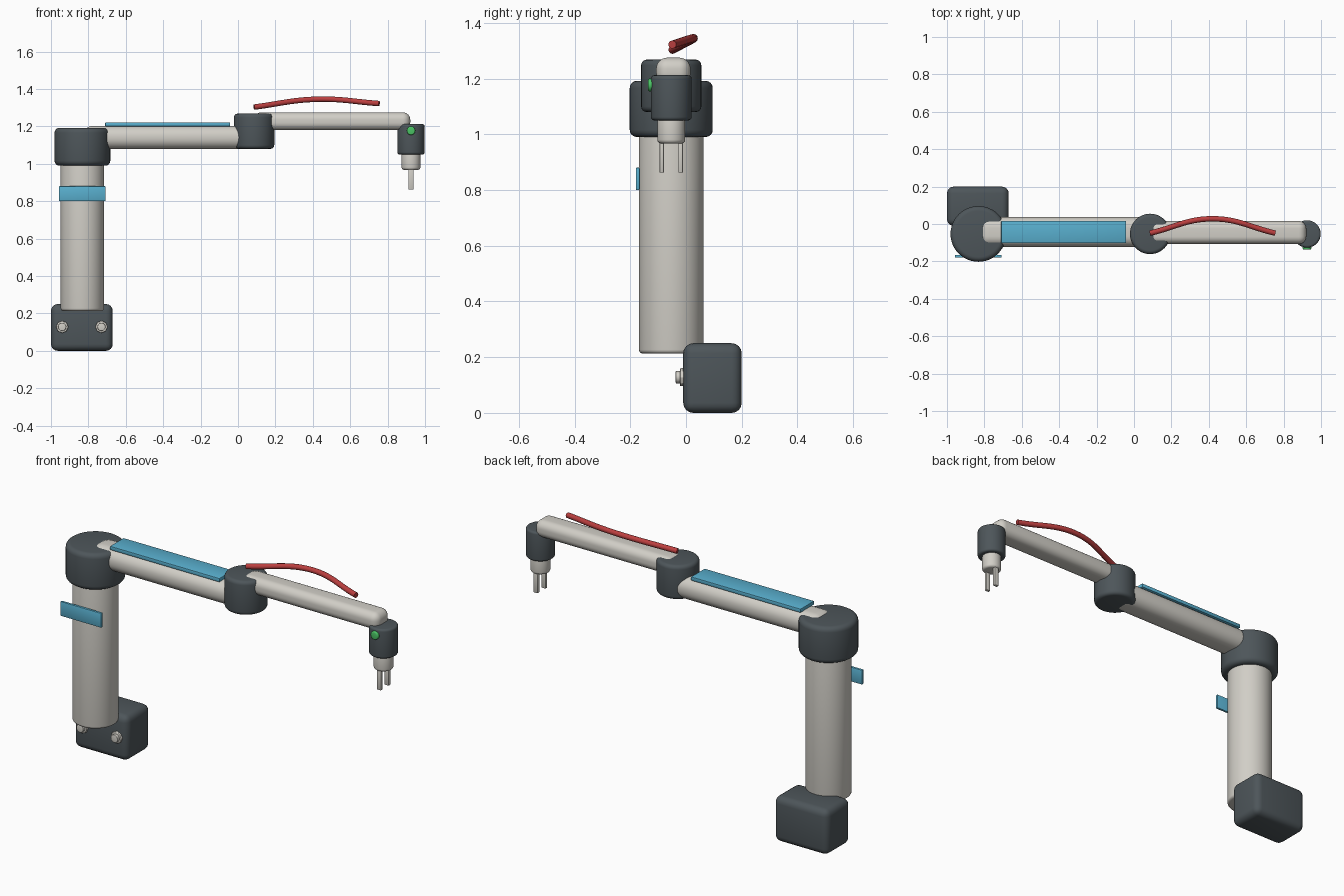
import bpy
import math

if "Cube" in bpy.data.objects:
    bpy.data.objects.remove(bpy.data.objects["Cube"])


def material(name, rgb):
    m = bpy.data.materials.new(name)
    m.diffuse_color = (*rgb, 1.0)
    m.use_nodes = True
    m.node_tree.nodes["Principled BSDF"].inputs["Base Color"].default_value = m.diffuse_color
    return m


LIGHT = material("warm light grey", (0.64, 0.62, 0.57))
DARK = material("slate grey", (0.075, 0.092, 0.102))
BLUE = material("sky blue", (0.10, 0.43, 0.62))
RED = material("hose red", (0.50, 0.05, 0.05))
GREEN = material("button green", (0.07, 0.55, 0.13))


def finish(obj, name, mat, bevel=0.0, segments=4):
    """Name, colour, bevel and smooth one part."""
    obj.name = name
    obj.data.materials.append(mat)
    bpy.ops.object.transform_apply(location=False, rotation=True, scale=True)
    if bevel:
        mod = obj.modifiers.new("rounded edges", 'BEVEL')
        mod.width = bevel
        mod.segments = segments
        mod.limit_method = 'ANGLE'
        mod.angle_limit = math.radians(40)
        bpy.ops.object.modifier_apply(modifier=mod.name)
    bpy.ops.object.shade_smooth_by_angle(angle=math.radians(35))
    return obj


def box(name, mat, xs, ys, zs, bevel=0.0, segments=4):
    spans = (xs, ys, zs)
    bpy.ops.mesh.primitive_cube_add(size=1, location=[(a + b) / 2 for a, b in spans])
    obj = bpy.context.object
    obj.scale = [b - a for a, b in spans]
    return finish(obj, name, mat, bevel, segments)


def drum(name, mat, x, y, zs, r, bevel=0.0, sides=48):
    """Upright cylinder."""
    bpy.ops.mesh.primitive_cylinder_add(vertices=sides, radius=r, depth=zs[1] - zs[0],
                                        location=(x, y, sum(zs) / 2))
    return finish(bpy.context.object, name, mat, bevel)


def stud(name, mat, x, z, ys, r, bevel=0.0, sides=24):
    """Cylinder pointing to the front."""
    bpy.ops.mesh.primitive_cylinder_add(vertices=sides, radius=r, depth=ys[1] - ys[0],
                                        location=(x, sum(ys) / 2, z),
                                        rotation=(math.pi / 2, 0, 0))
    return finish(bpy.context.object, name, mat, bevel, 3)


Y = -0.053                                   # depth of the arm's centre plane
SHOULDER, ELBOW, WRIST = -0.832, 0.086, 0.925  # joint positions along x

# Mounting block with two bolts
box("base_block", DARK, (-1.0, -0.67), (-0.01, 0.2), (0, 0.25), 0.036)
for i, x in enumerate((-0.94, -0.73)):
    stud(f"bolt_washer_{i + 1}", LIGHT, x, 0.128, (-0.021, 0.0), 0.033, 0.003, 8)
    stud(f"bolt_head_{i + 1}", LIGHT, x, 0.128, (-0.037, -0.018), 0.022, 0.003, 12)

# Column and its label plate
drum("column", LIGHT, SHOULDER, Y, (0.213, 1.08), 0.116, 0.014)
box("column_label", BLUE, (-0.957, -0.708), (-0.18, -0.166), (0.8, 0.88), 0.003, 2)

# Joint housings
drum("shoulder_joint", DARK, SHOULDER, Y, (0.99, 1.192), 0.149, 0.026)
drum("elbow_joint", DARK, ELBOW, Y, (1.08, 1.268), 0.108, 0.02)
drum("wrist_joint", DARK, WRIST, Y, (1.05, 1.212), 0.073, 0.012)

# Arm segments
box("upper_arm", LIGHT, (SHOULDER, ELBOW), (-0.123, 0.037), (1.078, 1.203), 0.058, 8)
box("forearm", LIGHT, (ELBOW, 0.921), (-0.107, 0.016), (1.18, 1.275), 0.04, 8)
box("upper_arm_label", BLUE, (-0.71, -0.042), (-0.102, 0.017), (1.2, 1.221), 0.003, 2)

# Gripper
drum("gripper_collar", LIGHT, WRIST, Y, (0.967, 1.06), 0.05, 0.014)
for side, offset in (("front", -0.034), ("back", 0.034)):
    box(f"{side}_finger", LIGHT, (WRIST - 0.013, WRIST + 0.013),
        (Y + offset - 0.008, Y + offset + 0.008), (0.862, 0.985), 0.003, 2)

# Status button
stud("status_button", GREEN, WRIST, 1.177, (-0.137, -0.115), 0.023, 0.006)

# Hose floating over the forearm
curve = bpy.data.curves.new("hose", 'CURVE')
curve.dimensions = '3D'
curve.bevel_depth = 0.0145
curve.bevel_resolution = 4
curve.resolution_u = 16
curve.use_fill_caps = True
spline = curve.splines.new('BEZIER')
spline.bezier_points.add(2)
for p, co in zip(spline.bezier_points, ((0.086, -0.049, 1.303), (0.42, 0.028, 1.345),
                                        (0.755, -0.049, 1.322))):
    p.co = co
    p.handle_left_type = p.handle_right_type = 'AUTO'
hose = bpy.data.objects.new("hose", curve)
bpy.context.collection.objects.link(hose)
bpy.ops.object.select_all(action='DESELECT')
hose.select_set(True)
bpy.context.view_layer.objects.active = hose
bpy.ops.object.convert(target='MESH')
finish(bpy.context.object, "hose", RED)
